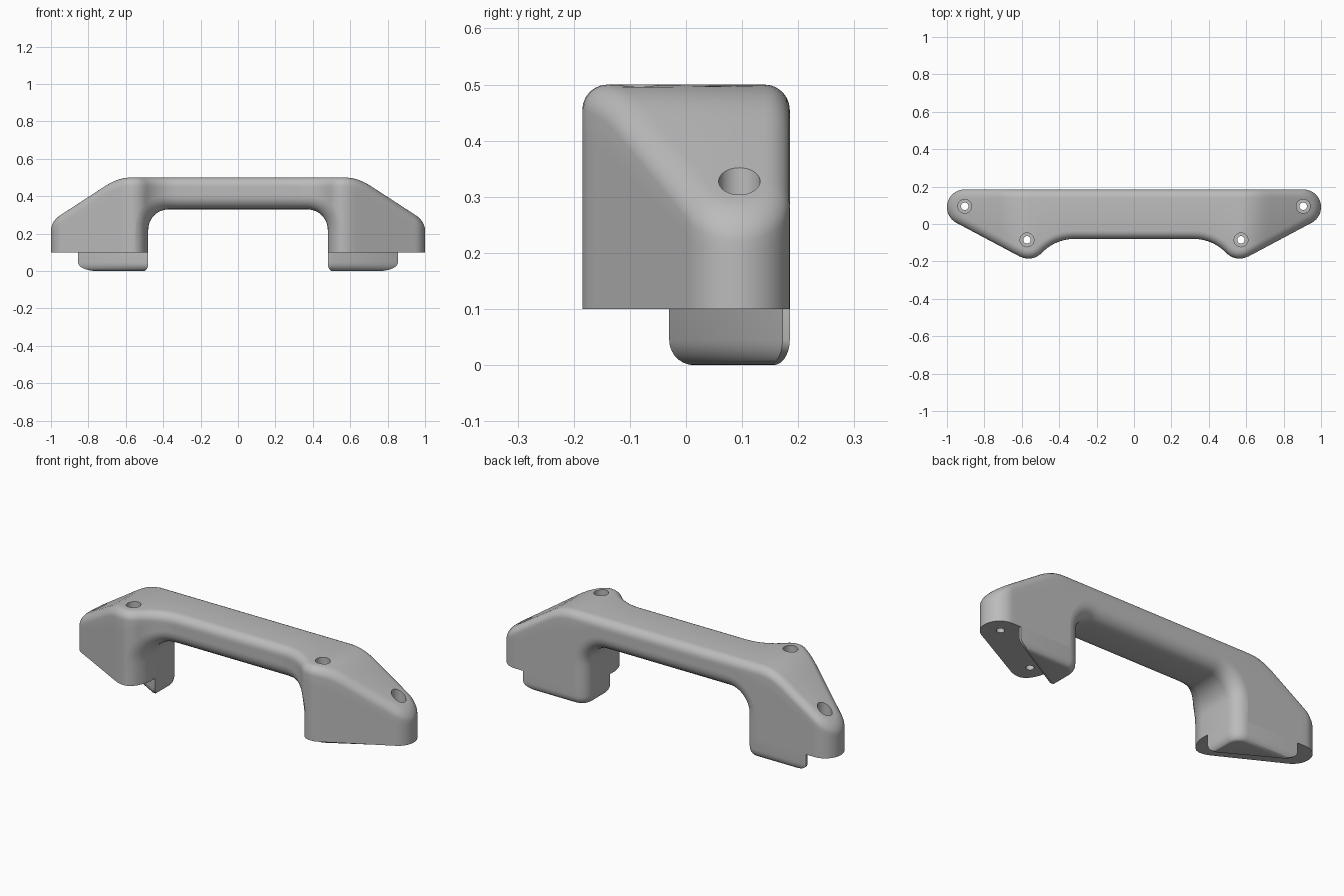
import bpy, bmesh
from math import sin, cos, pi, radians, sqrt

cube = bpy.data.objects.get("Cube")
if cube:
    bpy.data.objects.remove(cube, do_unlink=True)

grey = bpy.data.materials.new("plain grey")
grey.use_nodes = True
grey.diffuse_color = (0.5, 0.5, 0.5, 1)
grey.node_tree.nodes["Principled BSDF"].inputs["Base Color"].default_value = (0.5, 0.5, 0.5, 1)

BACK, GRIP_FRONT = 0.185, -0.08
TOP_R, ARCH_R = 0.045, 0.07
LEG_X, LEG_Z, GRIP_Z, FILLET = 0.48, 0.10, 0.33, 0.11
END = (0.905, 0.09, 0.095)        # end circle: x, y, radius
KNEE = (0.565, -0.085, 0.1)       # front bulge circle
NECK = (0.32, -0.318, 0.238)      # concave circle beside the grip
HOLES = [(0.905, 0.095), (0.572, -0.085)]


def activate(obj):
    bpy.ops.object.select_all(action='DESELECT')
    obj.select_set(True)
    bpy.context.view_layer.objects.active = obj


def make_object(name, bm):
    bmesh.ops.remove_doubles(bm, verts=bm.verts, dist=1e-5)
    bmesh.ops.recalc_face_normals(bm, faces=bm.faces)
    mesh = bpy.data.meshes.new(name)
    bm.to_mesh(mesh)
    bm.free()
    mesh.materials.append(grey)
    obj = bpy.data.objects.new(name, mesh)
    bpy.context.collection.objects.link(obj)
    return obj


def loft(bm, rings, close=True):
    rows = [[bm.verts.new(p) for p in ring] for ring in rings]
    for a, b in zip(rows, rows[1:]):
        n = len(a)
        for i in range(n):
            j = (i + 1) % n
            bm.faces.new((a[i], a[j], b[j], b[i]))
    return rows


def mirror(obj):
    activate(obj)
    mod = obj.modifiers.new("mirror", 'MIRROR')
    mod.merge_threshold = 0.0005
    bpy.ops.object.modifier_apply(modifier=mod.name)


def on_circle(x, circle, side):
    """y on a circle, with its unit normal pointing to the centre"""
    cx, cy, r = circle
    dy = side * sqrt(max(0, r * r - (x - cx) ** 2))
    return cy + dy, (cx - x) / r, -dy / r


def outline(x, front):
    """plan outline: y and inward normal"""
    if not front:
        return on_circle(x, END, 1) if x > END[0] else (BACK, 0, -1)
    if x < NECK[0]:
        return GRIP_FRONT, 0, 1
    if x < 0.4925:
        y, nx, ny = on_circle(x, NECK, 1)
        return y, -nx, -ny
    if x < 0.611:
        return on_circle(x, KNEE, -1)
    if x < 0.949:
        return -0.174 + (x - 0.611) * 0.5325, -0.458, 0.889
    return on_circle(x, END, -1)


def top_z(x):
    slope, start, end = 0.65, 0.57, 0.71
    if x < start:
        return 0.5
    if x < end:
        return 0.5 - slope * (x - start) ** 2 / (2 * (end - start))
    return 0.5 - slope * (x - (start + end) / 2)


def half_section(px, pz, nx, nz, r, qx, front):
    """one side of a section, from the underside round to the top"""
    inward = 1 if front else -1
    pts = []
    for k in range(7):                       # rounded underside edge
        a = k / 6 * pi / 2
        x = px + nx * r * (1 - cos(a))
        pts.append((x, outline(x, front)[0] + inward * r * (1 - sin(a)),
                    pz + nz * r * (1 - cos(a))))
    x0, _, z0 = pts[-1]
    z1 = top_z(qx) - TOP_R
    for k in range(1, 6):                    # wall
        t = k / 6
        x = x0 + (qx - x0) * t
        pts.append((x, outline(x, front)[0], z0 + (z1 - z0) * t))
    y, ox, oy = outline(qx, front)
    for k in range(7):                       # rounded top edge
        a = k / 6 * pi / 2
        d = TOP_R * (1 - cos(a))
        x = qx + ox * d
        pts.append((x, y + oy * d, top_z(x) - TOP_R * (1 - sin(a))))
    return pts


# Stations: underside point, its normal, edge radius, matching top x
arch_x = LEG_X - FILLET
stations = [(x, GRIP_Z, 0, 1, ARCH_R, x) for x in (0, 0.16, 0.32, 0.345)]
for k in range(13):
    a = k / 12 * pi / 2
    stations.append((arch_x + FILLET * sin(a), GRIP_Z - FILLET * (1 - cos(a)),
                     sin(a), cos(a), ARCH_R, arch_x + 0.15 * k / 12))
for k in range(1, 4):
    z = GRIP_Z - FILLET
    stations.append((LEG_X, z + (LEG_Z - z) * k / 3, 1, 0, ARCH_R, 0.52 + 0.035 * k / 3))
leg_xs = [0.56 + (END[0] - 0.56) * k / 14 for k in range(14)]
leg_xs += [END[0] + END[2] * sin(k / 12 * pi / 2) for k in range(13)]
stations += [(x, LEG_Z, 0, 1, 0, x) for x in leg_xs]

# Handle body
bm = bmesh.new()
loft(bm, [half_section(*s, True) + half_section(*s, False)[::-1] for s in stations])
body = make_object("handle_body", bm)
mirror(body)

# Stepped screw holes
for side in (-1, 1):
    for hx, hy in HOLES:
        bm = bmesh.new()
        rings = [[(side * hx + r * cos(2 * pi * i / 32), hy + r * sin(2 * pi * i / 32), z)
                  for i in range(32)]
                 for r, z in ((0.02, 0.03), (0.02, 0.17), (0.037, 0.17), (0.037, 0.6))]
        rows = loft(bm, rings)
        bm.faces.new(rows[0])
        bm.faces.new(rows[-1])
        cutter = make_object("screw_hole_cutter", bm)
        cutter.hide_render = True
        activate(body)
        mod = body.modifiers.new("hole", 'BOOLEAN')
        mod.operation, mod.solver, mod.object = 'DIFFERENCE', 'EXACT', cutter
        bpy.ops.object.modifier_apply(modifier=mod.name)
        bpy.data.objects.remove(cutter, do_unlink=True)

# Locating feet: wedge lips under the back of each leg
plan = [(0.855, BACK), (0.855, 0.172), (0.50, -0.03), (LEG_X, -0.03)]
for k in range(7):
    a = k / 6 * pi / 2
    plan.append((LEG_X + ARCH_R * (1 - cos(a)), BACK - ARCH_R * (1 - sin(a))))
rings = [[(x, y, LEG_Z) for x, y in plan]]
for k in range(8):
    a = k / 7 * pi / 2
    s = 1 - 0.34 * (1 - cos(a))
    rings.append([(0.55 + (x - 0.55) * s, 0.1 + (y - 0.1) * s, 0.045 * (1 - sin(a)))
                  for x, y in plan])
bm = bmesh.new()
rows = loft(bm, rings)
bm.faces.new(rows[0])
bm.faces.new(rows[-1])
feet = make_object("locating_feet", bm)
mirror(feet)

for obj in (body, feet):
    activate(obj)
    bpy.ops.object.shade_smooth_by_angle(angle=radians(32))
